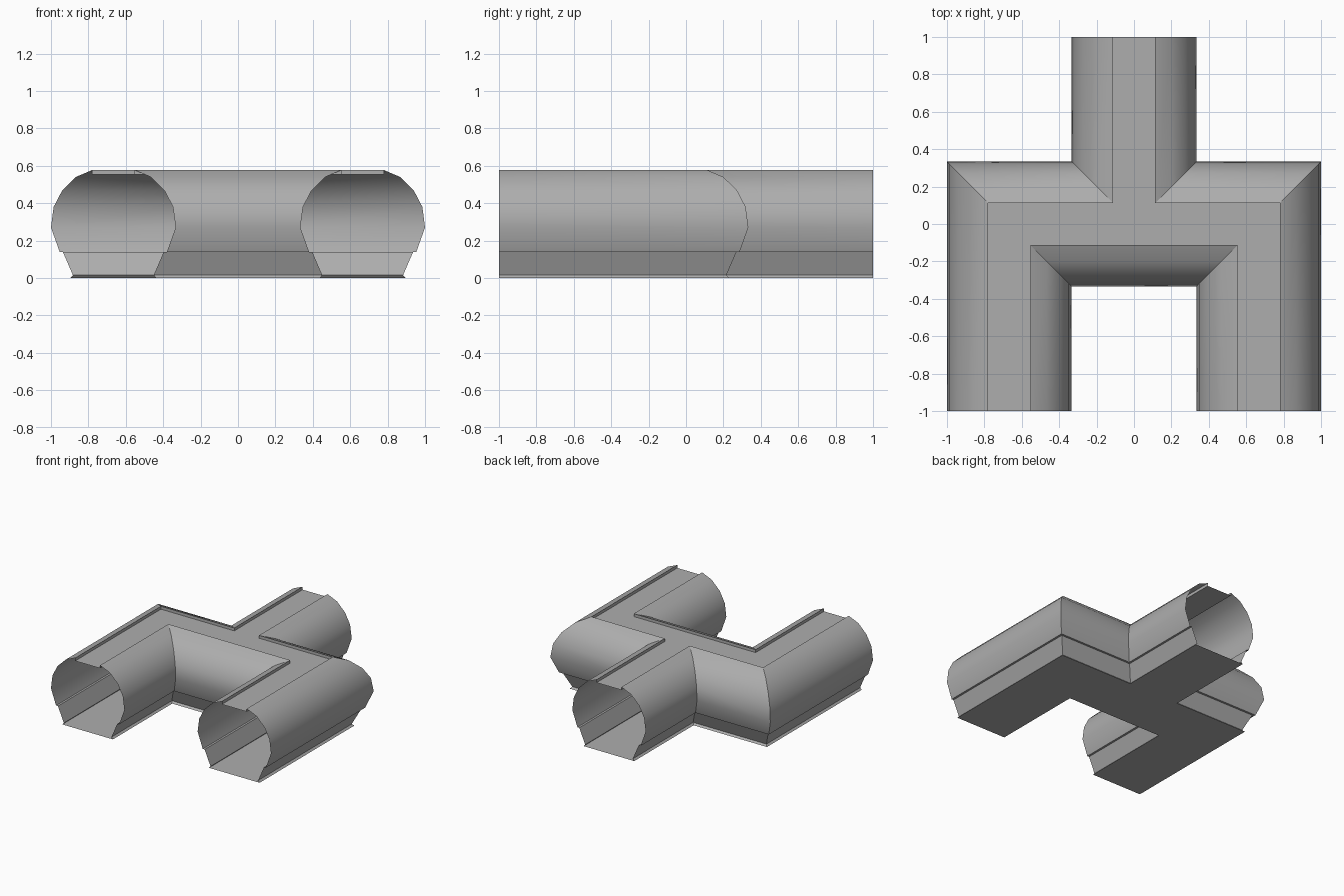
import bpy, bmesh, math

if "Cube" in bpy.data.objects:
    bpy.data.objects.remove(bpy.data.objects["Cube"])

LEG = 2 / 3   # distance of each front leg's centreline from x = 0

# Mid-grey finish shared by every part
grey = bpy.data.materials.new("mid_grey")
grey.diffuse_color = (0.42, 0.42, 0.42, 1)
grey.use_nodes = True
grey.node_tree.nodes["Principled BSDF"].inputs["Base Color"].default_value = grey.diffuse_color


def outline(d, z):
    """Plan outline of the forked corridor, offset d from its centrelines."""
    left = [(-LEG - d, -1), (-LEG - d, d), (-d, d), (-d, 1)]
    right = [(-x, y) for x, y in reversed(left)]
    inner = [(LEG - d, -1), (LEG - d, -d), (-LEG + d, -d), (-LEG + d, -1)]
    return [(x, y, z) for x, y in left + right + inner]


def part(name, profile, cap=None):
    """Sweep a (offset, height) profile round the outline, leaving the mouths open."""
    bm = bmesh.new()
    rings = [[bm.verts.new(p) for p in outline(d, z)] for d, z in profile]
    for low, high in zip(rings, rings[1:]):
        for i in range(11):
            if i % 4 != 3:      # edges 3, 7 and 11 are the open mouths
                bm.faces.new((low[i], high[i], high[i + 1], low[i + 1]))
    if cap == "bottom":
        bm.faces.new(rings[0])
    elif cap == "top":
        bm.faces.new(rings[-1][::-1])
    mesh = bpy.data.meshes.new(name)
    bm.to_mesh(mesh)
    bm.free()
    mesh.materials.append(grey)
    obj = bpy.data.objects.new(name, mesh)
    bpy.context.collection.objects.link(obj)
    bpy.context.view_layer.objects.active = obj
    obj.select_set(True)
    bpy.ops.object.shade_smooth_by_angle(angle=math.radians(30))
    obj.select_set(False)


# Floor plate with its small turned-up flange
part("floor", [(0.23, 0.0), (0.216, 0.015)], cap="bottom")
# Sloping lower wall
part("lower_wall", [(0.216, 0.015), (0.27, 0.14)])
# Rounded upper shell with a drip ledge at its foot
part("arched_shell", [(0.27, 0.14), (0.287, 0.14), (1 / 3, 0.27), (0.319, 0.38),
                      (0.273, 0.468), (0.2, 0.54), (0.113, 0.577)])
# Sunken roof strip between two raised lips
part("roof_strip", [(0.113, 0.577), (0.113, 0.553)], cap="top")
